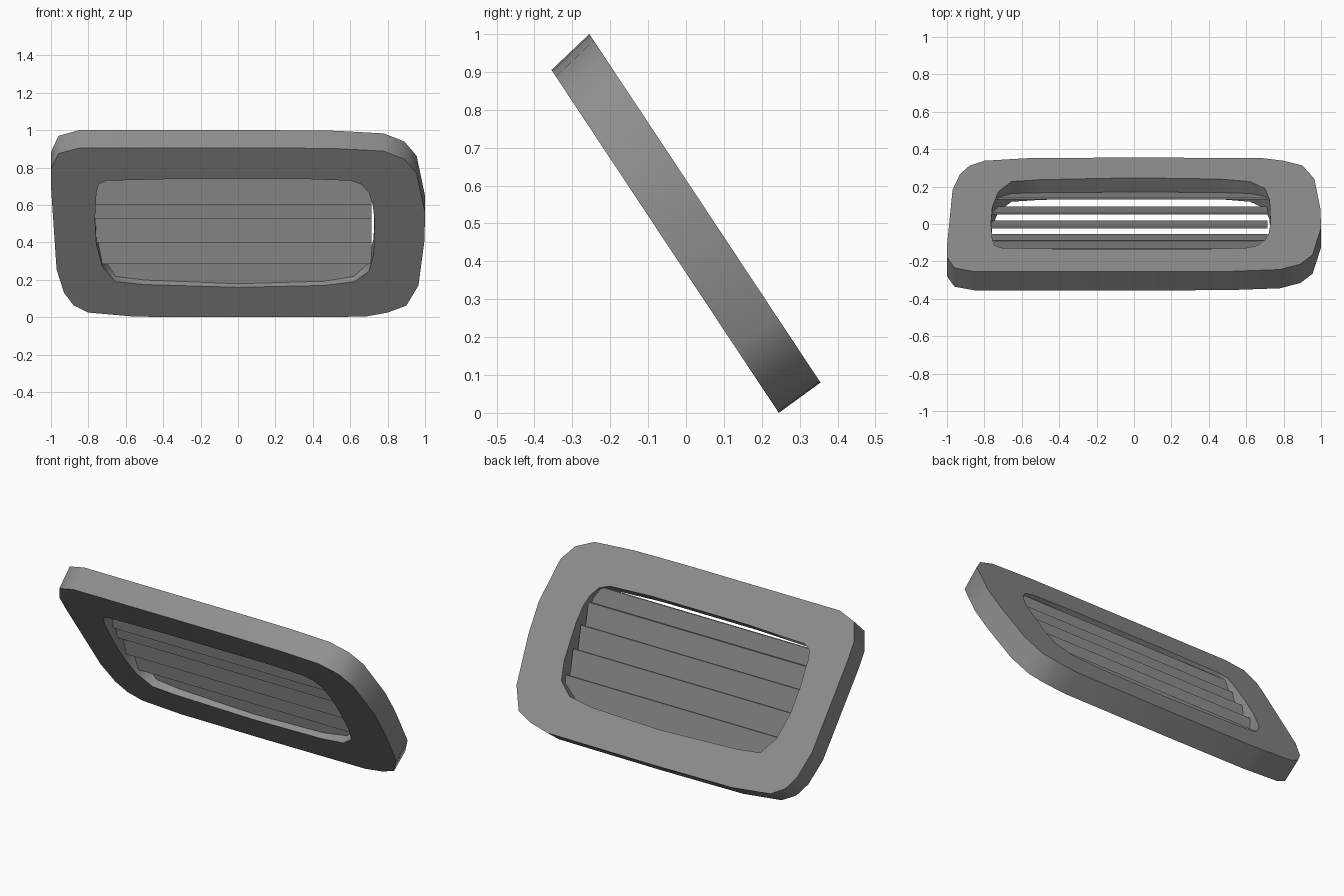
import bpy, bmesh, math

if "Cube" in bpy.data.objects:
    bpy.data.objects.remove(bpy.data.objects["Cube"])

# Dark grey plastic
grey = bpy.data.materials.new("dark_grey")
grey.diffuse_color = (.28, .28, .28, 1)
grey.use_nodes = True
grey.node_tree.nodes["Principled BSDF"].inputs["Base Color"].default_value = grey.diffuse_color

def front_y(z):
    # the front plane leans: top towards -y
    return 0.245 - 0.663 * z

def finish(bm, name):
    bmesh.ops.recalc_face_normals(bm, faces=bm.faces)
    me = bpy.data.meshes.new(name)
    bm.to_mesh(me)
    bm.free()
    me.materials.append(grey)
    ob = bpy.data.objects.new(name, me)
    bpy.context.collection.objects.link(ob)
    me.shade_smooth()
    me.set_sharp_from_angle(angle=math.radians(52))
    return ob

# Frame: outline and opening drawn as x, z on the leaning front face
outer = [(-.85, .905), (-.96, .875), (-1, .79), (-1, .70), (-.97, .255), (-.93, .13),
         (-.88, .065), (-.80, .025), (-.55, .003), (0, 0), (.68, .003), (.80, .025),
         (.90, .062), (.965, .17), (.997, .41), (1, .56), (.955, .77), (.89, .845),
         (.78, .888), (.52, .902), (.2, .905)]
opening = [(-.705, .73), (-.745, .71), (-.757, .665), (-.765, .52), (-.757, .39),
           (-.725, .27), (-.655, .19), (-.5, .175), (0, .16), (.46, .17), (.62, .19),
           (.70, .245), (.725, .335), (.73, .52), (.72, .60), (.70, .665), (.66, .71),
           (.60, .73), (.33, .74), (-.31, .74)]

bm = bmesh.new()
edges = []
for loop in (outer, opening):
    vs = [bm.verts.new((x, front_y(z), z)) for x, z in loop]
    edges += [bm.edges.new((vs[i], vs[(i + 1) % len(vs)])) for i in range(len(vs))]
bmesh.ops.triangle_fill(bm, edges=edges, use_beauty=True, normal=(0, -.833, -.553))
ext = bmesh.ops.extrude_face_region(bm, geom=bm.faces[:], use_keep_orig=True)
for v in [g for g in ext["geom"] if isinstance(g, bmesh.types.BMVert)]:
    x, t = v.co.x, v.co.z / .905
    # the opening's top edge sits slightly lower at the back
    drop = .014 if abs(x) < .775 and .7 < t < .9 else 0
    v.co.y += .11 - .01 * t + .663 * drop
    v.co.z += .08 + .015 * t - drop
finish(bm, "vent_frame")

# Slats: thin overlapping near-upright blades, (middle y, bottom z, top z)
slats = [(.153, .165, .345), (.072, .285, .47), (-.002, .40, .585),
         (-.075, .525, .695), (-.117, .60, .785)]
for n, (y, z0, z1) in enumerate(slats):
    bm = bmesh.new()
    lean, half = .018, .004
    section = [(y + lean - half, z0), (y + lean + half, z0),
               (y - lean + half, z1), (y - lean - half, z1)]
    left = bm.faces.new([bm.verts.new((-.775, a, b)) for a, b in section])
    ext = bmesh.ops.extrude_face_region(bm, geom=[left], use_keep_orig=True)
    bmesh.ops.translate(bm, vec=(1.49, 0, 0),
                        verts=[g for g in ext["geom"] if isinstance(g, bmesh.types.BMVert)])
    finish(bm, f"slat_{n + 1}")
